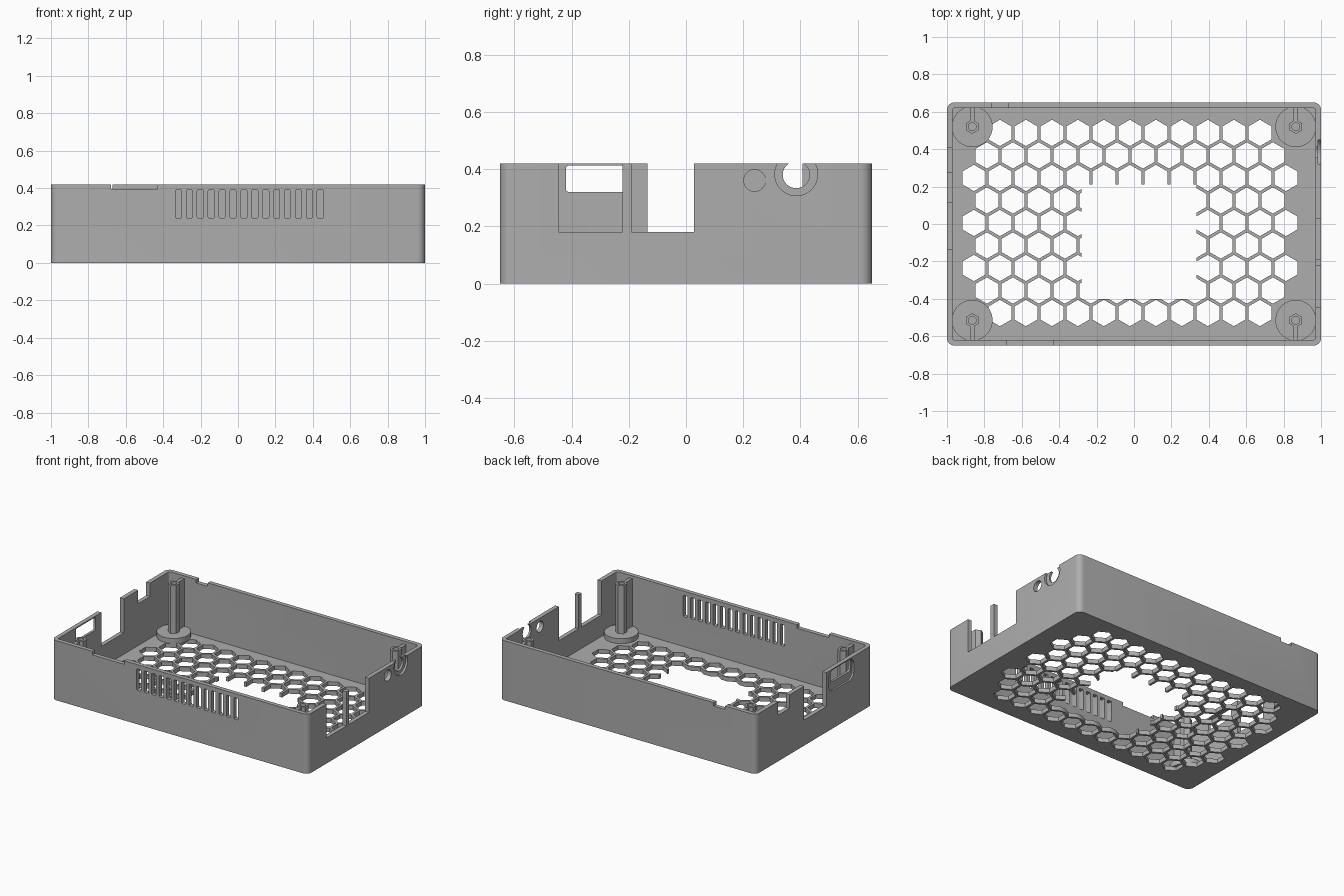
import bpy, bmesh, math

cube = bpy.data.objects.get("Cube")
if cube:
    bpy.data.objects.remove(cube, do_unlink=True)

grey = bpy.data.materials.new("plain grey")
grey.use_nodes = True
grey.diffuse_color = (0.42, 0.42, 0.42, 1)
grey.node_tree.nodes["Principled BSDF"].inputs["Base Color"].default_value = (0.42, 0.42, 0.42, 1)

L, W, H, T = 1.0, 0.65, 0.42, 0.03   # half length, half width, height, wall


def ngon(u, v, r, n, turn=0.0):
    return [(u + r * math.cos(turn + math.tau * k / n),
             v + r * math.sin(turn + math.tau * k / n)) for k in range(n)]


def rect(u0, u1, v0, v1, r=0.0, steps=6):
    """Rectangle outline, with rounded corners if r is set."""
    if not r:
        return [(u0, v0), (u1, v0), (u1, v1), (u0, v1)]
    pts = []
    for q, (u, v) in enumerate([(u1 - r, v1 - r), (u0 + r, v1 - r), (u0 + r, v0 + r), (u1 - r, v0 + r)]):
        for s in range(steps + 1):
            a = (q + s / steps) * math.pi / 2
            pts.append((u + r * math.cos(a), v + r * math.sin(a)))
    return pts


def prisms(name, outlines, axis, lo, hi):
    """One object with each outline extruded along the axis from lo to hi."""
    place = {"x": lambda u, v, w: (w, u, v),
             "y": lambda u, v, w: (u, w, v),
             "z": lambda u, v, w: (u, v, w)}[axis]
    bm = bmesh.new()
    for pts in outlines:
        a = [bm.verts.new(place(u, v, lo)) for u, v in pts]
        b = [bm.verts.new(place(u, v, hi)) for u, v in pts]
        bm.faces.new(a)
        bm.faces.new(b)
        for k in range(len(pts)):
            m = (k + 1) % len(pts)
            bm.faces.new((a[k], a[m], b[m], b[k]))
    bmesh.ops.recalc_face_normals(bm, faces=bm.faces)
    mesh = bpy.data.meshes.new(name)
    bm.to_mesh(mesh)
    bm.free()
    mesh.materials.append(grey)
    ob = bpy.data.objects.new(name, mesh)
    bpy.context.collection.objects.link(ob)
    return ob


def cut(target, outlines, axis, lo, hi):
    """Cut the extruded outlines out of the target."""
    tool = prisms("cutter", outlines, axis, lo, hi)
    tool.hide_render = True
    mod = target.modifiers.new("cut", "BOOLEAN")
    mod.operation, mod.solver, mod.object = "DIFFERENCE", "EXACT", tool
    bpy.context.view_layer.objects.active = target
    bpy.ops.object.modifier_apply(modifier=mod.name)
    bpy.data.objects.remove(tool, do_unlink=True)


def smooth(ob):
    bpy.ops.object.select_all(action="DESELECT")
    ob.select_set(True)
    bpy.context.view_layer.objects.active = ob
    bpy.ops.object.shade_smooth_by_angle(angle=math.radians(30))


# Open tray
top = H + 0.1
tray = prisms("tray", [rect(-L, L, -W, W, 0.04)], "z", 0, H)
cut(tray, [rect(-L + T, L - T, -W + T, W - T, 0.012)], "z", T, top)

# Honeycomb vents in the floor, then the large opening
pitch = 0.139
hexes = []
for row in range(9):
    count = 11 if row in (0, 8) else 12 + (row + 1) % 2
    for k in range(count):
        x = -0.022 + (k - (count - 1) / 2) * pitch
        hexes.append(ngon(x, 0.487 - row * pitch * 0.866, 0.0705, 6, math.pi / 6))
cut(tray, hexes, "z", -0.1, T + 0.05)
cut(tray, [rect(-0.28, 0.335, -0.4, 0.21)], "z", -0.1, T + 0.05)

# Front wall: vent slots and shallow top notch
slots = [rect(x - 0.0165, x + 0.0165, 0.24, 0.39, 0.006, 2)
         for x in (-0.318 + 0.0583 * k for k in range(14))]
cut(tray, slots + [rect(-0.68, -0.43, 0.395, top)], "y", -W - 0.1, -W + 0.1)

# Back wall: shallow top notch
cut(tray, [rect(-0.76, -0.67, 0.395, top)], "y", W - 0.1, W + 0.1)

# Right-hand wall: two deep notches, button hole, recessed round port
cut(tray, [rect(-0.445, -0.222, 0.18, top), rect(-0.19, 0.028, 0.18, top),
           ngon(0.24, 0.36, 0.038, 32), ngon(0.385, 0.38, 0.047, 40),
           ], "x", L - 0.1, L + 0.1)
cut(tray, [rect(0.358, 0.412, 0.39, top)], "x", L - 0.1, L + 0.1)
cut(tray, [ngon(0.385, 0.382, 0.075, 40)], "x", L - 0.015, L + 0.1)

# Left-hand wall: deep notch, small notch, recessed window
cut(tray, [rect(-0.135, 0.115, 0.18, top), rect(0.275, 0.407, 0.325, top),
           rect(-0.42, -0.2, 0.32, 0.412, 0.01, 3)], "x", -L - 0.1, -L + 0.1)
cut(tray, [rect(-0.44, -0.16, 0.265, 0.413, 0.05)], "x", -L - 0.1, -L + 0.013)
smooth(tray)

# Corner screw mounts: foot disc, hollow hexagonal pillar, rib to the wall
for side, sx in (("right", -1), ("left", 1)):
    for end, y in (("front", -0.515), ("back", 0.52)):
        x = sx * 0.865
        tag = f"{end}_{side}"
        foot = prisms("mount_foot_" + tag, [ngon(x, y, 0.109, 48)], "z", T - 0.005, 0.065)
        smooth(foot)
        pillar = prisms("mount_pillar_" + tag, [ngon(x, y, 0.038, 6, math.pi / 6)], "z", 0.05, 0.405)
        cut(pillar, [ngon(x, y, 0.021, 20)], "z", 0.15, 0.6)
        smooth(pillar)
        sy = 1 if y > 0 else -1
        ends = sorted((y + sy * 0.03, sy * (W - T + 0.005)))
        prisms("mount_rib_" + tag, [rect(x - 0.012, x + 0.012, *ends)], "z", 0.05, 0.40)
